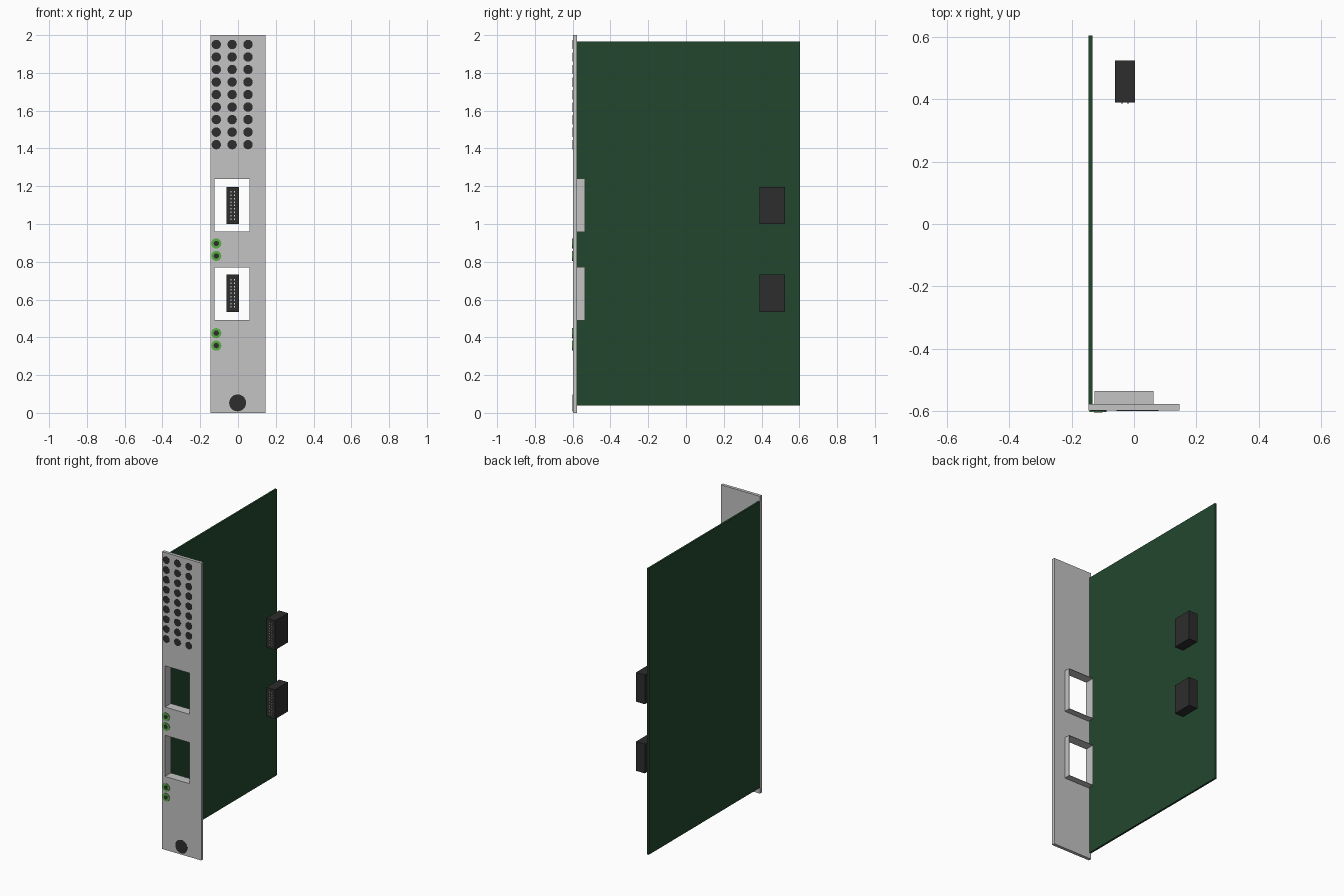
import bpy
import bmesh
from math import pi
from mathutils import Matrix, Vector

if "Cube" in bpy.data.objects:
    bpy.data.objects.remove(bpy.data.objects["Cube"], do_unlink=True)


def material(name, r, g, b):
    mat = bpy.data.materials.new(name)
    mat.use_nodes = True
    mat.diffuse_color = (r, g, b, 1)
    mat.node_tree.nodes["Principled BSDF"].inputs["Base Color"].default_value = (r, g, b, 1)
    return mat


GREY = material("bracket grey", 0.55, 0.55, 0.55)
BOARD = material("board green", 0.016, 0.062, 0.027)
DARK = material("dark plastic", 0.026, 0.026, 0.026)
LIME = material("indicator green", 0.10, 0.42, 0.06)
PIN = material("pin silver", 0.75, 0.75, 0.75)


def finish(name, bm, mat):
    mesh = bpy.data.meshes.new(name)
    bm.to_mesh(mesh)
    bm.free()
    mesh.materials.append(mat)
    obj = bpy.data.objects.new(name, mesh)
    bpy.context.collection.objects.link(obj)
    return obj


def add_box(bm, low, high):
    low, high = Vector(low), Vector(high)
    place = Matrix.Translation((low + high) / 2) @ Matrix.Diagonal((*(high - low), 1))
    bmesh.ops.create_cube(bm, size=1, matrix=place)


def box(name, low, high, mat):
    bm = bmesh.new()
    add_box(bm, low, high)
    return finish(name, bm, mat)


def add_disc(bm, x, z, radius, front, back, sides):
    place = Matrix.Translation((x, (front + back) / 2, z)) @ Matrix.Rotation(pi / 2, 4, 'X')
    bmesh.ops.create_cone(bm, cap_ends=True, segments=sides, radius1=radius,
                          radius2=radius, depth=back - front, matrix=place)


def cut(target, low, high):
    cutter = box("cutter", low, high, GREY)
    cutter.hide_render = True
    mod = target.modifiers.new("opening", 'BOOLEAN')
    mod.operation, mod.solver, mod.object = 'DIFFERENCE', 'EXACT', cutter
    bpy.context.view_layer.objects.active = target
    bpy.ops.object.modifier_apply(modifier=mod.name)
    bpy.data.objects.remove(cutter, do_unlink=True)


FRONT, BACK = -0.599, -0.578
LEFT_X, RIGHT_X = -0.127, 0.063
WALL = 0.003

# Bracket plate and circuit board
bracket = box("bracket", (-0.146, FRONT, 0), (0.146, BACK, 2), GREY)
box("circuit_board", (-0.146, BACK, 0.04), (-0.133, 0.604, 1.965), BOARD)

# Port openings with thin rear frames, and a connector behind each
for label, bottom, block_bottom in (("upper", 0.957, 1.0), ("lower", 0.49, 0.535)):
    top = bottom + 0.283
    inner_low = (LEFT_X + WALL, -0.7, bottom + WALL)
    inner_high = (RIGHT_X - WALL, -0.5, top - WALL)
    cut(bracket, inner_low, inner_high)
    frame = box(label + "_port_frame", (LEFT_X, BACK, bottom), (RIGHT_X, -0.536, top), GREY)
    cut(frame, inner_low, inner_high)

    box(label + "_connector", (-0.061, 0.39, block_bottom),
        (0.004, 0.525, block_bottom + 0.197), DARK)
    pins = bmesh.new()
    for x in (-0.038, -0.019):
        for row in range(9):
            z = block_bottom + 0.026 + row * 0.018
            add_box(pins, (x - 0.003, 0.386, z - 0.004), (x + 0.003, 0.391, z + 0.004))
    finish(label + "_connector_pins", pins, PIN)

# Ventilation dots
vents = bmesh.new()
for x in (-0.115, -0.031, 0.053):
    for row in range(9):
        add_disc(vents, x, 1.42 + row * 0.0663, 0.025, FRONT - 0.001, FRONT + 0.004, 16)
finish("vent_dots", vents, DARK)

# Indicator rings with dark centres
rings, centres = bmesh.new(), bmesh.new()
for z in (0.897, 0.831, 0.422, 0.356):
    add_disc(rings, -0.115, z, 0.027, FRONT - 0.004, FRONT + 0.004, 16)
    add_disc(centres, -0.115, z, 0.014, FRONT - 0.005, FRONT, 16)
finish("indicator_rings", rings, LIME)
finish("indicator_centres", centres, DARK)

# Fixing screw
screw = bmesh.new()
add_disc(screw, -0.002, 0.053, 0.045, FRONT - 0.001, FRONT + 0.004, 20)
finish("fixing_screw", screw, DARK)
